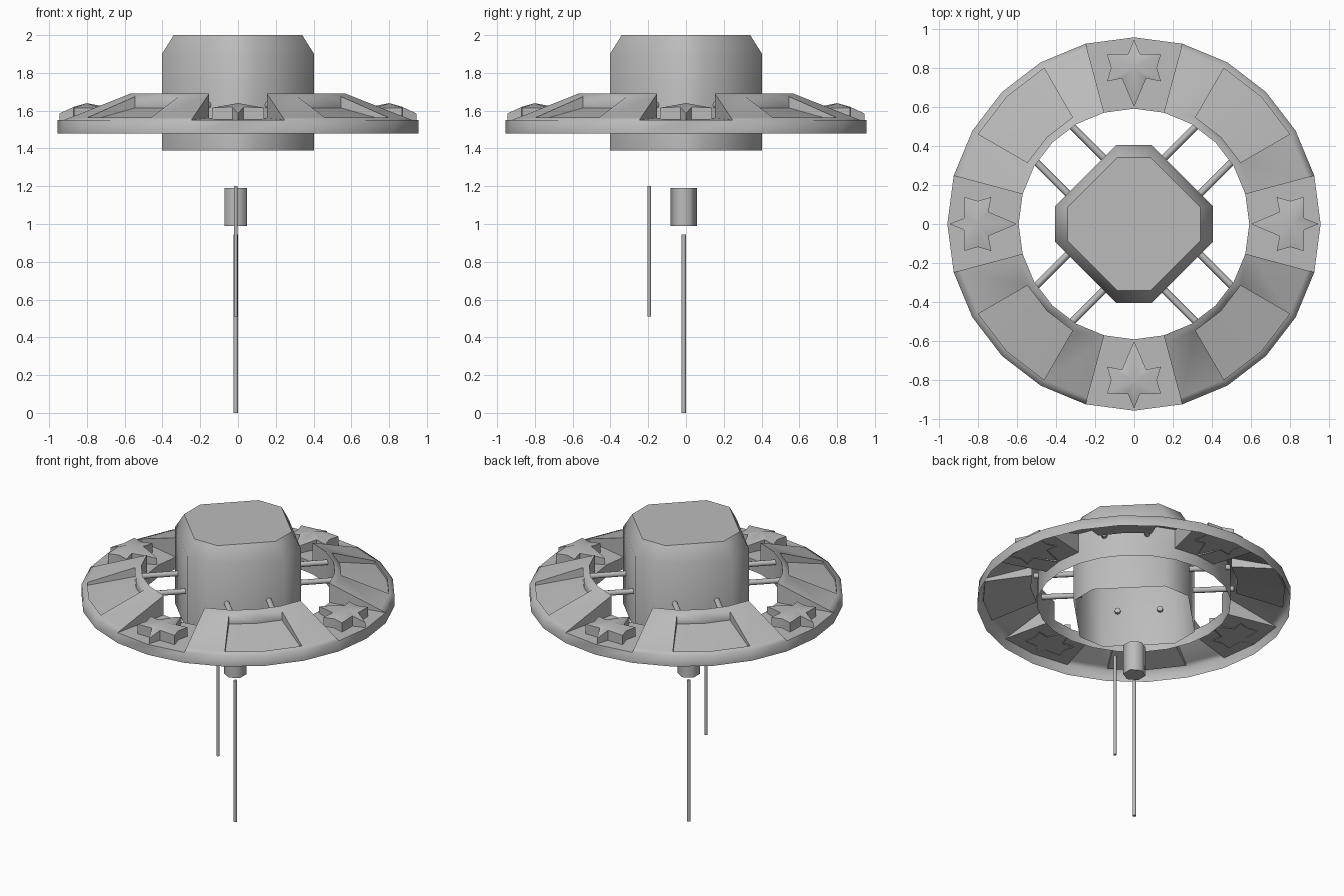
import bpy, bmesh
from math import sin, cos, radians, pi
from mathutils import Vector, Matrix

if "Cube" in bpy.data.objects:
    bpy.data.objects.remove(bpy.data.objects["Cube"], do_unlink=True)

grey = bpy.data.materials.new("plain grey")
grey.use_nodes = True
grey.diffuse_color = (0.5, 0.5, 0.5, 1)
grey.node_tree.nodes["Principled BSDF"].inputs["Base Color"].default_value = (0.5, 0.5, 0.5, 1)


def finish(name, bm, angle=40):
    """Turn a bmesh into a smooth-shaded object."""
    bmesh.ops.remove_doubles(bm, verts=bm.verts, dist=0.0005)
    bmesh.ops.recalc_face_normals(bm, faces=bm.faces)
    mesh = bpy.data.meshes.new(name)
    bm.to_mesh(mesh)
    bm.free()
    mesh.materials.append(grey)
    obj = bpy.data.objects.new(name, mesh)
    bpy.context.collection.objects.link(obj)
    bpy.ops.object.select_all(action="DESELECT")
    obj.select_set(True)
    bpy.context.view_layer.objects.active = obj
    bpy.ops.object.shade_smooth_by_angle(angle=radians(angle))
    return obj


def poly(bm, *points):
    return bm.faces.new([bm.verts.new(p) for p in points])


def rod(name, start, end, radius, sides=8):
    start, end = Vector(start), Vector(end)
    axis = end - start
    bm = bmesh.new()
    spin = axis.to_track_quat("Z", "Y").to_matrix().to_4x4()
    bmesh.ops.create_cone(bm, cap_ends=True, segments=sides, radius1=radius, radius2=radius,
                          depth=axis.length, matrix=Matrix.Translation((start + end) / 2) @ spin)
    return finish(name, bm, 65)


# Central housing: square with clipped corners, bevelled top, open underneath
def octagon(long, short, z):
    half = [(long, -short), (long, short), (short, long), (-short, long)]
    return [(x, y, z) for x, y in half] + [(-x, -y, z) for x, y in half]


bm = bmesh.new()
levels = [octagon(0.403, 0.092, 1.39), octagon(0.403, 0.092, 1.9), octagon(0.34, 0.085, 2.0)]
for low, high in zip(levels, levels[1:]):
    for i in range(8):
        j = (i + 1) % 8
        poly(bm, low[i], low[j], high[j], high[i])
poly(bm, *levels[-1])
finish("housing", bm, 50)

# Ring: open shell of 24 sectors, four raised stretches with sunken panels
BOTTOM, OUTER_Z, LOW_Z, HIGH_Z = 1.48, 1.55, 1.56, 1.69
RADII = [0.955, 0.92, 0.63, 0.59]


def at(deg, r, z):
    return Vector((r * cos(radians(deg)), r * sin(radians(deg)), z))


def top(deg, r, peak):
    t = (RADII[0] - r) / (RADII[0] - RADII[-1])
    return at(deg, r, OUTER_Z + (peak - OUTER_Z) * t)


bm = bmesh.new()
for i in range(24):
    a, b, kind = i * 15, i * 15 + 15, i % 6
    peak = LOW_Z if kind in (0, 5) else HIGH_Z
    r0, r3 = RADII[0], RADII[-1]
    poly(bm, at(a, r0, BOTTOM), at(b, r0, BOTTOM), at(b, r0, OUTER_Z), at(a, r0, OUTER_Z))
    poly(bm, at(a, r3, BOTTOM), at(a, r3, LOW_Z), at(b, r3, LOW_Z), at(b, r3, BOTTOM))
    if peak == HIGH_Z:
        poly(bm, at(a, r3, LOW_Z), at(a, r3, peak), at(b, r3, peak), at(b, r3, LOW_Z))
    for row, (p, q) in enumerate(zip(RADII, RADII[1:])):
        if kind in (2, 3) and row == 1:
            # Sunken panel half: floor plus the outer, inner and side walls
            pa, pb, qa, qb = (top(d, r, peak) for r in (p, q) for d in (a, b))
            drop_p, drop_q = Vector((0, 0, -0.02)), Vector((0, 0, -0.06))
            poly(bm, pa + drop_p, pb + drop_p, qb + drop_q, qa + drop_q)
            poly(bm, pa, pb, pb + drop_p, pa + drop_p)
            poly(bm, qa, qb, qb + drop_q, qa + drop_q)
            s, t = (pa, qa) if kind == 2 else (pb, qb)
            poly(bm, s, t, t + drop_q, s + drop_p)
        else:
            poly(bm, top(a, p, peak), top(b, p, peak), top(b, q, peak), top(a, q, peak))
        # Upright step between the low and raised stretches
        if kind in (1, 4):
            d = a if kind == 1 else b
            step = [top(d, p, HIGH_Z), top(d, q, HIGH_Z), top(d, q, LOW_Z)]
            if row:
                step.append(top(d, p, LOW_Z))
            poly(bm, *step)
finish("ring", bm, 75)

# Star ornaments on the low stretches: (across, outward, top height)
half_star = [(0.03, 0.87, 1.62), (0.138, 0.868, 1.615), (0.118, 0.8, 1.615),
             (0.138, 0.73, 1.615), (0.062, 0.745, 1.62), (0.022, 0.65, 1.61)]
outline = ([(0, 0.945, 1.585)] + half_star + [(0, 0.6, 1.6)]
           + [(-x, y, z) for x, y, z in reversed(half_star)])
for n, side in enumerate(("back", "left", "front", "right")):
    bm = bmesh.new()
    for i, p in enumerate(outline):
        q = outline[(i + 1) % len(outline)]
        poly(bm, (p[0], p[1], 1.55), (q[0], q[1], 1.55), q, p)
        poly(bm, p, q, (0, 0.8, 1.64))
    bm.transform(Matrix.Rotation(-n * pi / 2, 4, "Z"))
    finish(side + "_star", bm, 40)

# Pairs of spokes from the housing to the ring
for n in range(4):
    turn = Matrix.Rotation(radians(45 + 90 * n), 3, "Z")
    for offset in (-0.13, 0.13):
        rod("spoke", turn @ Vector((0.33, offset, 1.63)),
            turn @ Vector((0.6, offset, 1.63)), 0.018)

# Hanging hexagonal weight and the two pull rods
rod("weight", (-0.012, -0.012, 0.99), (-0.012, -0.012, 1.19), 0.069, 6)
rod("short_pull_rod", (-0.012, -0.195, 0.51), (-0.012, -0.195, 1.2), 0.01)
rod("long_pull_rod", (-0.012, -0.012, 0), (-0.012, -0.012, 0.945), 0.012)
